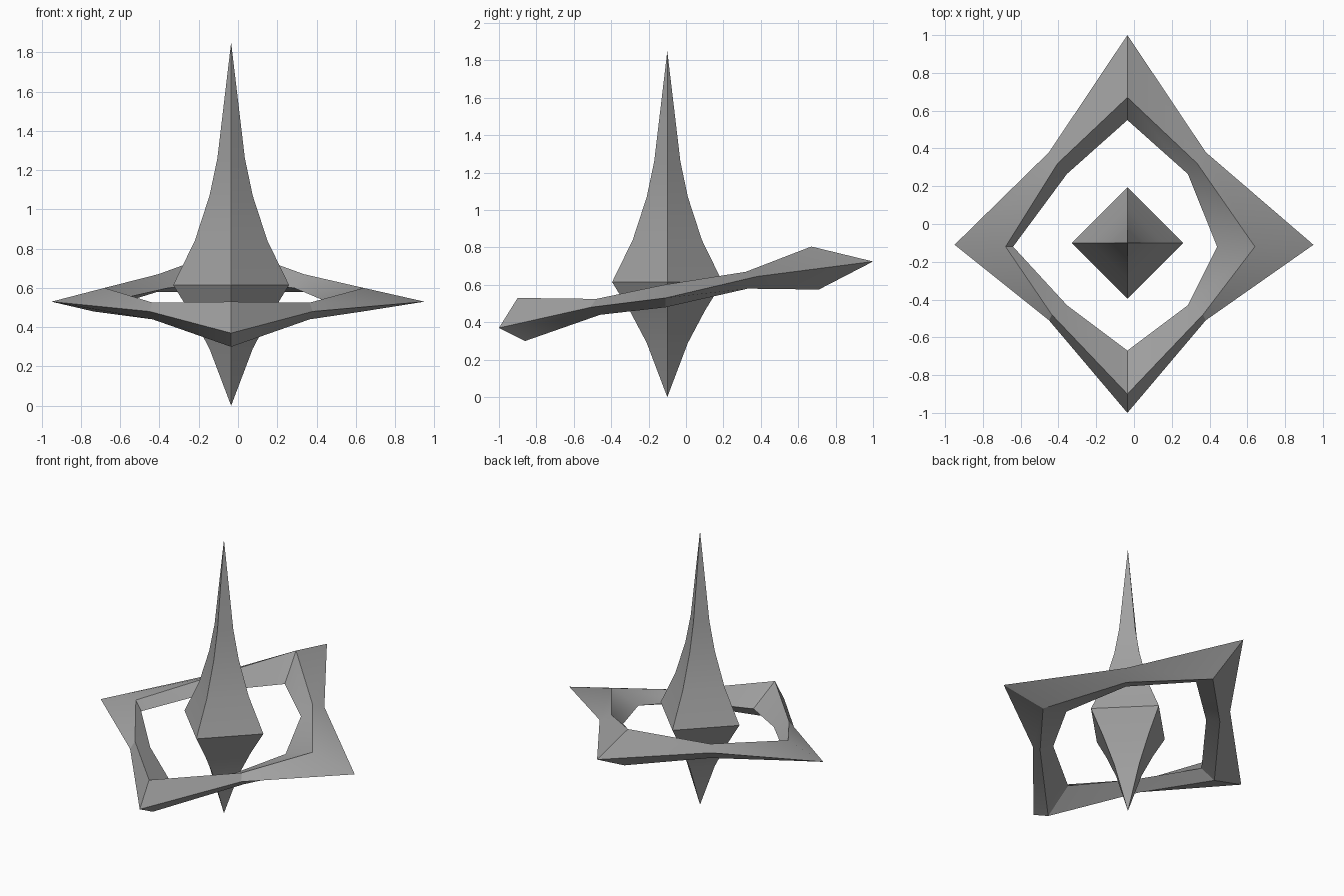
import bpy, bmesh

cube = bpy.data.objects.get("Cube")
if cube:
    bpy.data.objects.remove(cube, do_unlink=True)

# Shared axis of the spike and the ring
AXIS_X, AXIS_Y = -0.035, -0.1

# Single grey material
grey = bpy.data.materials.new("stone grey")
grey.use_nodes = True
colour = (0.36, 0.36, 0.36, 1)
grey.diffuse_color = colour
grey.node_tree.nodes["Principled BSDF"].inputs["Base Color"].default_value = colour


def finish(name, bm):
    """Turn the bmesh into a named object, smooth with sharp edges kept."""
    bmesh.ops.recalc_face_normals(bm, faces=bm.faces[:])
    mesh = bpy.data.meshes.new(name)
    bm.to_mesh(mesh)
    bm.free()
    mesh.materials.append(grey)
    obj = bpy.data.objects.new(name, mesh)
    bpy.context.collection.objects.link(obj)
    bpy.ops.object.select_all(action='DESELECT')
    obj.select_set(True)
    bpy.context.view_layer.objects.active = obj
    bpy.ops.object.shade_smooth_by_angle()
    return obj


def bridge(bm, first, second):
    """Join two closed loops of equal length with quads."""
    count = len(first)
    for i in range(count):
        j = (i + 1) % count
        bm.faces.new((first[i], first[j], second[j], second[i]))


# Central spike: four-sided, radius and height of each level
def build_spike():
    levels = [(0.11, 0.29), (0.2, 0.46), (0.295, 0.615), (0.185, 0.84),
              (0.11, 1.07), (0.07, 1.26)]
    bm = bmesh.new()
    loops = [[bm.verts.new((AXIS_X + r * dx, AXIS_Y + r * dy, z))
              for dx, dy in ((1, 0), (0, 1), (-1, 0), (0, -1))]
             for r, z in levels]
    for lower, upper in zip(loops, loops[1:]):
        bridge(bm, lower, upper)
    for loop, height in ((loops[0], 0), (loops[-1], 1.85)):
        tip = bm.verts.new((AXIS_X, AXIS_Y, height))
        for i in range(4):
            bm.faces.new((loop[i], loop[(i + 1) % 4], tip))
    return finish("central_spike", bm)


# Tilted ring: four edge strands, each from back round one side to front,
# given as (distance from axis plane, y, z); right_tip is the -x corner
def build_ring():
    outer = [(0, 1, 0.725), (0.415, 0.38, 0.645), (0.985, -0.11, 0.53),
             (0.415, -0.51, 0.48), (0, -1, 0.37)]
    ridge = [(0, 0.67, 0.805), (0.37, 0.32, 0.67), (0.675, -0.12, 0.6),
             (0.4, -0.48, 0.525), (0, -0.9, 0.53)]
    inner = [(0, 0.55, 0.625), (0.32, 0.265, 0.6), (0.475, -0.12, 0.535),
             (0.32, -0.43, 0.485), (0, -0.67, 0.43)]
    under = [(0, 0.71, 0.575), (0.375, 0.33, 0.58), (0.67, -0.11, 0.48),
             (0.4, -0.46, 0.44), (0, -0.86, 0.3)]
    right_tip = [0.915, 0.645, 0.605, 0.7]

    bm = bmesh.new()
    strands = []
    for half, tip in zip((outer, ridge, inner, under), right_tip):
        points = [(AXIS_X + r, y, z) for r, y, z in half]
        for index in (3, 2, 1):
            r, y, z = half[index]
            points.append((AXIS_X - (tip if index == 2 else r), y, z))
        strands.append([bm.verts.new(p) for p in points])
    for i, strand in enumerate(strands):
        bridge(bm, strand, strands[(i + 1) % len(strands)])
    return finish("tilted_ring", bm)


build_spike()
build_ring()
